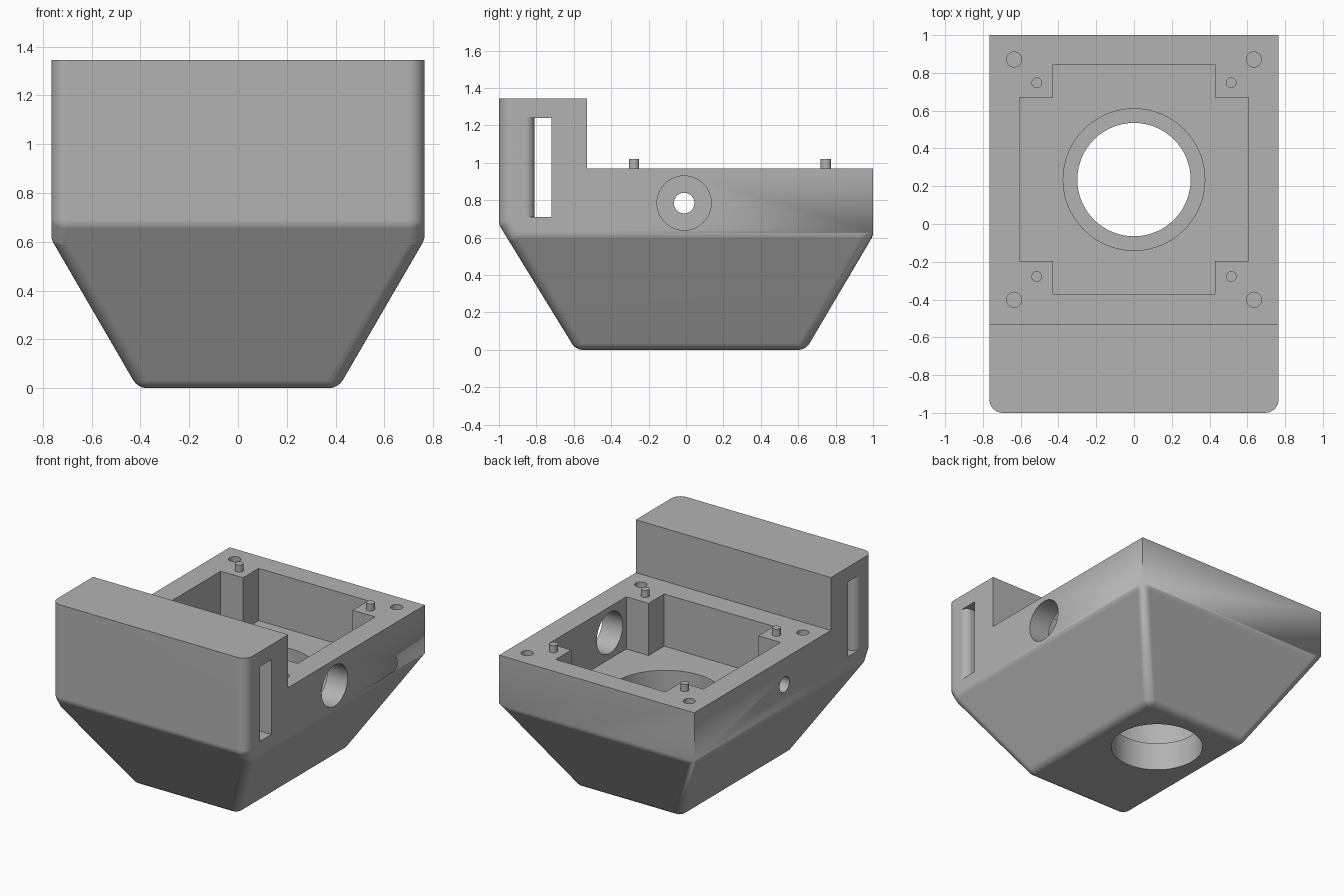
import bpy
import bmesh
from math import cos, sin, pi
from mathutils import Matrix, Vector

if "Cube" in bpy.data.objects:
    bpy.data.objects.remove(bpy.data.objects["Cube"], do_unlink=True)

grey = bpy.data.materials.new("plain grey")
grey.use_nodes = True
colour = (0.45, 0.45, 0.45, 1)
grey.diffuse_color = colour
grey.node_tree.nodes["Principled BSDF"].inputs["Base Color"].default_value = colour

HALF_X, DECK, TOP, FLOOR = 0.765, 0.97, 1.345, 0.6
R = 0.07  # radius of the rounded outer edges
HOLE_Y = 0.235


def make_object(name, bm):
    bmesh.ops.recalc_face_normals(bm, faces=bm.faces)
    mesh = bpy.data.meshes.new(name)
    bm.to_mesh(mesh)
    bm.free()
    mesh.materials.append(grey)
    obj = bpy.data.objects.new(name, mesh)
    bpy.context.collection.objects.link(obj)
    return obj


def box(name, low, high):
    bm = bmesh.new()
    low, high = Vector(low), Vector(high)
    place = Matrix.Translation((low + high) / 2) @ Matrix.Diagonal((high - low).to_4d())
    bmesh.ops.create_cube(bm, size=1, matrix=place)
    return make_object(name, bm)


def cylinder(name, radius, start, end, sides=64):
    bm = bmesh.new()
    start, end = Vector(start), Vector(end)
    axis = end - start
    place = Matrix.Translation((start + end) / 2) @ axis.to_track_quat('Z', 'Y').to_matrix().to_4x4()
    bmesh.ops.create_cone(bm, cap_ends=True, segments=sides, radius1=radius,
                          radius2=radius, depth=axis.length, matrix=place)
    return make_object(name, bm)


def prism(name, outline, z0, z1):
    bm = bmesh.new()
    face = bm.faces.new([bm.verts.new((x, y, z0)) for x, y in outline])
    new = bmesh.ops.extrude_face_region(bm, geom=[face])["geom"]
    bmesh.ops.translate(bm, vec=(0, 0, z1 - z0),
                        verts=[v for v in new if isinstance(v, bmesh.types.BMVert)])
    return make_object(name, bm)


def smooth(obj):
    bpy.ops.object.select_all(action='DESELECT')
    obj.select_set(True)
    bpy.context.view_layer.objects.active = obj
    bpy.ops.object.shade_smooth_by_angle(angle=pi / 6)


def cut(target, cutter):
    cutter.hide_render = True
    bpy.context.view_layer.objects.active = target
    mod = target.modifiers.new("cut", 'BOOLEAN')
    mod.operation, mod.solver, mod.object = 'DIFFERENCE', 'EXACT', cutter
    bpy.ops.object.modifier_apply(modifier=mod.name)
    bpy.data.objects.remove(cutter, do_unlink=True)


# Outer shell: hull around corner spheres, with sharp upper back corners
bm = bmesh.new()
for side in (-1, 1):
    x = side * (HALF_X - R)
    centres = [(side * 0.37, -0.55, R), (side * 0.37, 0.6, R),
               (x, -0.893, 0.629), (x, -1 + R, 0.689),
               (x, 1 - R, 0.629), (x, -1 + R, TOP + R)]
    for centre in centres:
        bmesh.ops.create_uvsphere(bm, u_segments=32, v_segments=24, radius=R,
                                  matrix=Matrix.Translation(centre))
    for z in (0.629, TOP + R):
        bm.verts.new((side * HALF_X, 1, z))
hull = bmesh.ops.convex_hull(bm, input=bm.verts)
bmesh.ops.delete(bm, geom=list({g for g in hull["geom_interior"] + hull["geom_unused"]
                                if isinstance(g, bmesh.types.BMVert)}), context='VERTS')
bmesh.ops.dissolve_limit(bm, angle_limit=0.005, verts=bm.verts, edges=bm.edges)
body = make_object("housing_body", bm)

# Trim the top of the front block and step down to the deck
cut(body, box("top_trim", (-1, -1.2, TOP), (1, 1.2, 2)))
cut(body, box("deck_step", (-1, -0.53, DECK), (1, 1.2, 2)))

# Cross-shaped cavity, leaving four corner posts
cut(body, box("cavity_wide", (-0.605, -0.195, FLOOR), (0.605, 0.67, 1.2)))
cut(body, box("cavity_long", (-0.43, -0.37, FLOOR), (0.43, 0.845, 1.2)))

# Stepped round opening through the floor
cut(body, cylinder("floor_recess", 0.375, (0, HOLE_Y, 0.2), (0, HOLE_Y, 0.8)))
cut(body, cylinder("floor_opening", 0.3, (0, HOLE_Y, -0.2), (0, HOLE_Y, 0.4)))

# Large port on the left wall, small port on the right wall
cut(body, cylinder("large_port", 0.145, (0.5, -0.01, 0.785), (0.9, -0.01, 0.785)))
cut(body, cylinder("small_port", 0.055, (-0.9, -0.01, 0.785), (-0.5, -0.01, 0.785), 32))

# Strap slot through the front block, with rounded mouths
lip = 0.05
arc = [(HALF_X - lip + lip * cos(a), -0.86 + lip * sin(a))
       for a in [i * pi / 16 for i in range(9)]]
half = [(0.9, -0.72), (0.9, -0.86)] + arc
cut(body, prism("strap_slot", half + [(-x, y) for x, y in reversed(half)], 0.71, 1.24))

# Screw holes in the deck corners and locating pegs on the posts
for x in (-1, 1):
    for y, end in ((-1, "front"), (1, "back")):
        name = end + ("_left" if x > 0 else "_right")
        hx, hy = x * 0.635, HOLE_Y + y * 0.636
        cut(body, cylinder("screw_hole", 0.04, (hx, hy, 0.75), (hx, hy, 1.1), 32))
        px, py = x * 0.515, HOLE_Y + y * 0.513
        smooth(cylinder(name + "_peg", 0.028, (px, py, DECK - 0.01), (px, py, 1.02), 32))

smooth(body)
weighted = body.modifiers.new("even_shading", 'WEIGHTED_NORMAL')
weighted.keep_sharp = True
